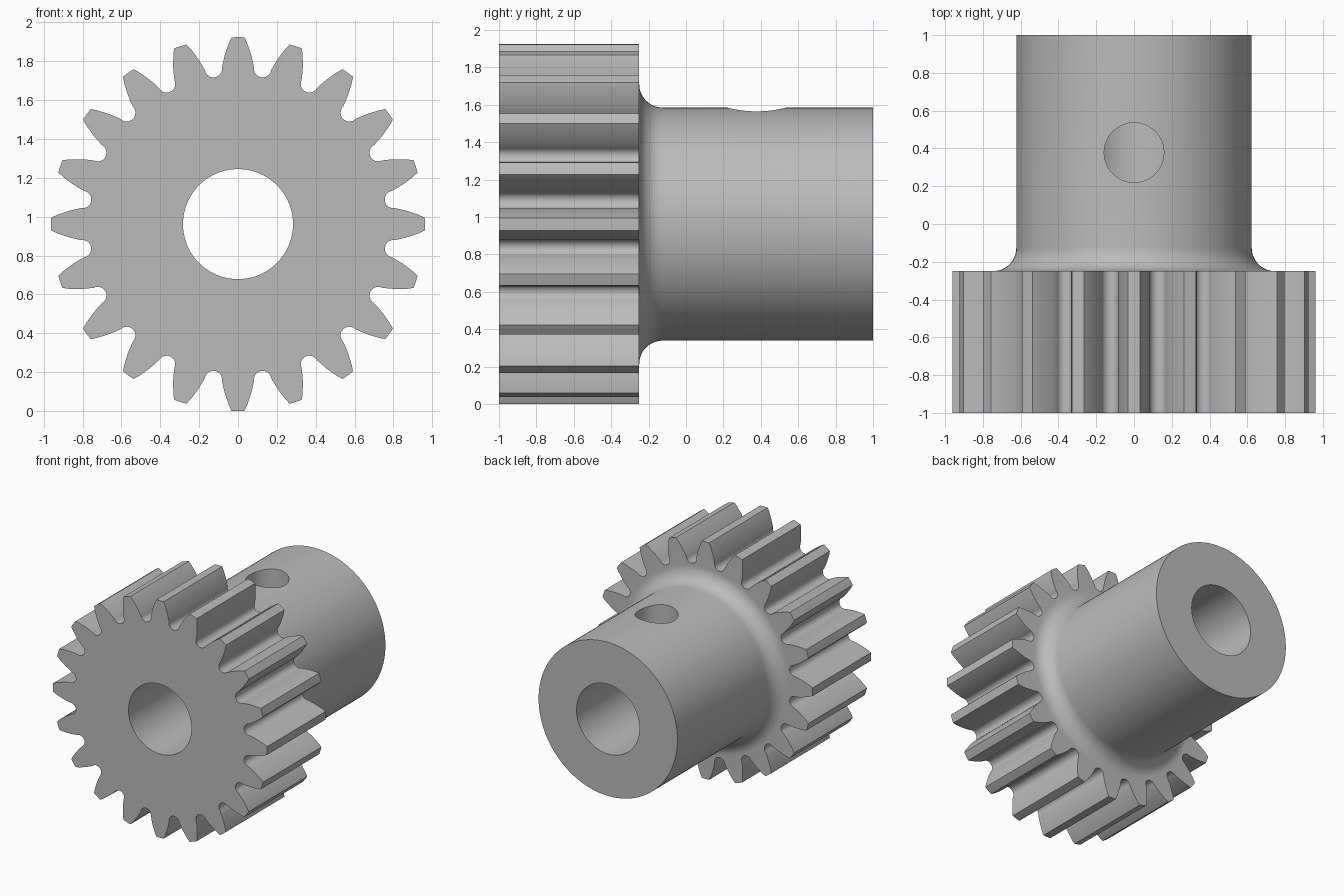
import bpy
import bmesh
from math import sin, cos, pi, radians, atan2, hypot
from mathutils import Matrix

cube = bpy.data.objects.get("Cube")
if cube:
    bpy.data.objects.remove(cube)

TEETH = 20
TIP, BORE, HUB, FILLET = 0.962, 0.283, 0.623, 0.125
FRONT, SHOULDER, BACK = -1.0, -0.25, 1.0
AXIS_Z = TIP
PITCH = 2 * pi / TEETH

steel = bpy.data.materials.new("plain grey")
steel.use_nodes = True
grey = (0.5, 0.5, 0.5, 1)
steel.diffuse_color = grey
steel.node_tree.nodes["Principled BSDF"].inputs["Base Color"].default_value = grey


def tooth_outline():
    """One pitch as (radius, angle): a curved tooth, then a round root."""
    flank = [(0.837, 0.076), (0.87, 0.068), (0.90, 0.058),
             (0.932, 0.047), (0.961, 0.033)]
    pts = [(hypot(r, w), atan2(-w, r)) for r, w in flank]
    pts.append((TIP, 0))
    pts += [(r, -a) for r, a in reversed(pts[:-1])]
    for i in range(13):
        t = radians(-90 + 15 * i)
        r, w = 0.81 - 0.045 * cos(t), 0.045 * sin(t)
        pts.append((hypot(r, w), PITCH / 2 + atan2(w, r)))
    return pts


outline = [(r, a + k * PITCH) for k in range(TEETH) for r, a in tooth_outline()]

# Cross-section rows (radius, y); a radius of None follows the teeth
rows = [(BORE, FRONT), (None, FRONT), (None, SHOULDER)]
for i in range(13):
    t = radians(7.5 * i)
    rows.append((HUB + FILLET * (1 - sin(t)), SHOULDER + FILLET * (1 - cos(t))))
rows += [(HUB, BACK), (BORE, BACK)]

# Toothed wheel, fillet, hub and bore as one closed skin
bm = bmesh.new()
rings = [[bm.verts.new(((radius or r) * sin(a), y, AXIS_Z + (radius or r) * cos(a)))
          for r, a in outline] for radius, y in rows]
n = len(outline)
for j, ring in enumerate(rings):
    following = rings[(j + 1) % len(rings)]
    for i in range(n):
        k = (i + 1) % n
        bm.faces.new((ring[i], ring[k], following[k], following[i]))
bmesh.ops.recalc_face_normals(bm, faces=bm.faces)
mesh = bpy.data.meshes.new("pinion_gear")
bm.to_mesh(mesh)
bm.free()
mesh.materials.append(steel)
gear = bpy.data.objects.new("pinion_gear", mesh)
bpy.context.collection.objects.link(gear)

# Set screw hole through the top wall of the hub
bm = bmesh.new()
bmesh.ops.create_cone(bm, cap_ends=True, segments=64, radius1=0.158, radius2=0.158,
                      depth=0.8, matrix=Matrix.Translation((0, 0.378, AXIS_Z + 0.45)))
cut_mesh = bpy.data.meshes.new("screw_hole_cutter")
bm.to_mesh(cut_mesh)
bm.free()
cut_mesh.materials.append(steel)
cutter = bpy.data.objects.new("screw_hole_cutter", cut_mesh)
bpy.context.collection.objects.link(cutter)
cutter.hide_render = True

bpy.ops.object.select_all(action="DESELECT")
gear.select_set(True)
bpy.context.view_layer.objects.active = gear
hole = gear.modifiers.new("screw hole", "BOOLEAN")
hole.operation = "DIFFERENCE"
hole.solver = "EXACT"
hole.object = cutter
bpy.ops.object.modifier_apply(modifier=hole.name)
bpy.data.objects.remove(cutter)
bpy.ops.object.shade_smooth_by_angle(angle=radians(30))
